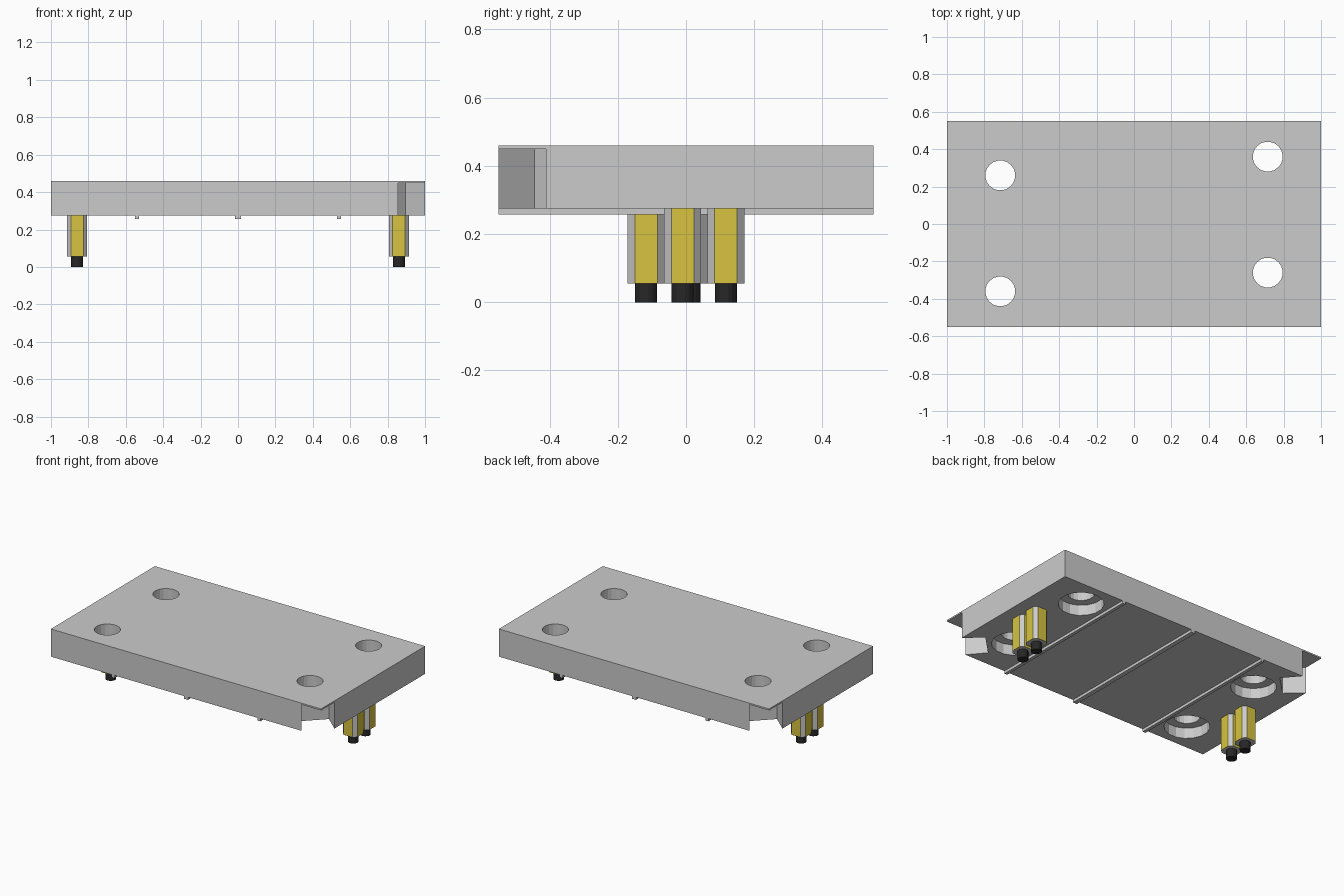
import bpy, bmesh
from math import cos, sin, pi

if "Cube" in bpy.data.objects:
    bpy.data.objects.remove(bpy.data.objects["Cube"])


def material(name, color):
    m = bpy.data.materials.new(name)
    m.diffuse_color = color
    m.use_nodes = True
    m.node_tree.nodes["Principled BSDF"].inputs["Base Color"].default_value = m.diffuse_color
    return m


def prism(name, pts, z0, z1):
    """Vertical prism over a counter-clockwise outline; faces are bottom, top, sides."""
    n = len(pts)
    verts = [(x, y, z) for z in (z0, z1) for x, y in pts]
    faces = [list(range(n))[::-1], list(range(n, 2 * n))]
    faces += [[i, (i + 1) % n, (i + 1) % n + n, i + n] for i in range(n)]
    mesh = bpy.data.meshes.new(name)
    mesh.from_pydata(verts, [], faces)
    bm = bmesh.new()
    bm.from_mesh(mesh)
    bmesh.ops.recalc_face_normals(bm, faces=bm.faces)
    bm.to_mesh(mesh)
    bm.free()
    ob = bpy.data.objects.new(name, mesh)
    bpy.context.collection.objects.link(ob)
    return ob


def ring(x, y, r, n):
    return [(x + r * cos(2 * pi * (i + .5) / n), y + r * sin(2 * pi * (i + .5) / n))
            for i in range(n)]


def rect(x0, x1, y0, y1):
    return [(x0, y0), (x1, y0), (x1, y1), (x0, y1)]


def cut(target, cutter):
    cutter.hide_render = True
    mod = target.modifiers.new("cut", 'BOOLEAN')
    mod.operation, mod.solver, mod.object = 'DIFFERENCE', 'EXACT', cutter
    bpy.context.view_layer.objects.active = target
    bpy.ops.object.modifier_apply(modifier=mod.name)
    bpy.data.objects.remove(cutter)


gold = material("gold", (0.68, 0.55, 0.05, 1))
black = material("black", (0.02, 0.02, 0.02, 1))
grey = material("grey", (0.7, 0.7, 0.7, 1))

BOTTOM, TOP = 0.275, 0.46

# Main plate
plate = prism("plate", rect(-1, 1, -.55, .55), BOTTOM, TOP)

# Diagonal pry slot outline at the front right corner, run out past the plate
slot = [(.855, -.55), (.855, -.7), (1.15, -.7), (1.15, -.41),
        (1, -.41), (.895, -.316), (.766, -.445)]

# Everything repeats under a half turn about z
for s in (1, -1):
    side = "right" if s > 0 else "left"

    # Corner slot under a thin lip
    cut(plate, prism("slot_cutter", [(s * x, s * y) for x, y in slot], .2, .45))

    # Counterbored screw holes
    for x, y in ((.715, .36), (.715, -.26)):
        cut(plate, prism("bore_cutter", ring(s * x, s * y, .138, 16), .2, .345))
        cut(plate, prism("hole_cutter", ring(s * x, s * y, .08, 20), .3, .6))

    # Square posts with gold flats and grey chamfers, and black tips
    for k, y in enumerate((-.01, .117)):
        cx, cy, h, f = s * .86, s * y, .054, .033
        outline = [(h, -f), (h, f), (f, h), (-f, h), (-h, f), (-h, -f), (-f, -h), (f, -h)]
        post = prism(f"{side}_post_{k + 1}", [(cx + a, cy + b) for a, b in outline],
                     .055, BOTTOM)
        post.data.materials.append(grey)
        post.data.materials.append(gold)
        for p in post.data.polygons:
            if abs(p.normal.z) < .1 and max(abs(p.normal.x), abs(p.normal.y)) > .95:
                p.material_index = 1
        tip = prism(f"{side}_tip_{k + 1}", ring(cx, cy, .033, 16), 0, .06)
        tip.data.materials.append(black)

# Thin ribs across the underside
for name, x, w in (("left_rib", -.54, .011), ("middle_rib", 0, .015), ("right_rib", .54, .011)):
    prism(name, rect(x - w, x + w, -.55, .55), .257, BOTTOM)
